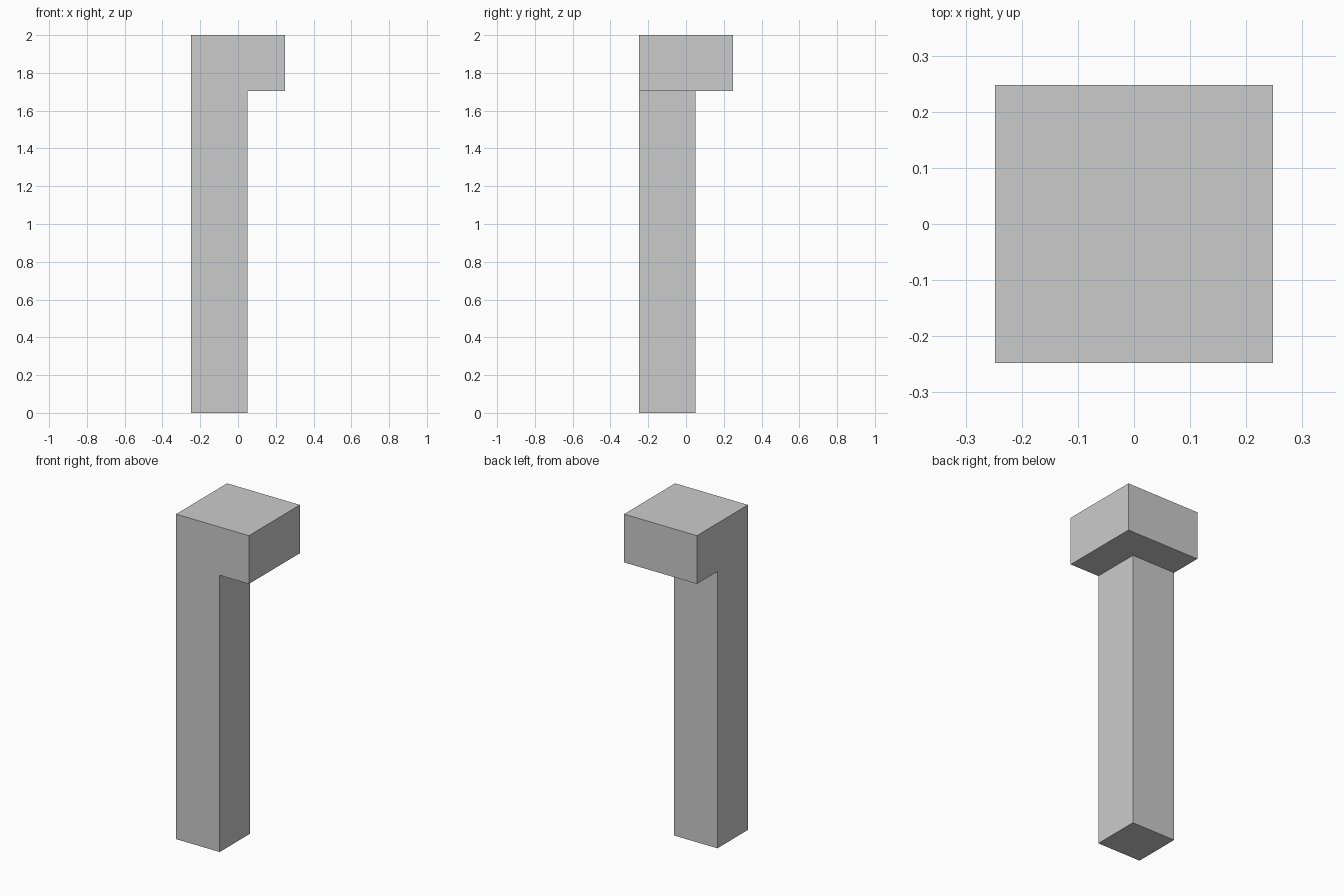
import bpy

if "Cube" in bpy.data.objects:
    bpy.data.objects.remove(bpy.data.objects["Cube"])


def box(name, lo, hi):
    """Axis-aligned box between two corners."""
    centre = [(a + b) / 2 for a, b in zip(lo, hi)]
    bpy.ops.mesh.primitive_cube_add(size=1, location=centre)
    obj = bpy.context.object
    obj.name = name
    obj.scale = [b - a for a, b in zip(lo, hi)]
    bpy.ops.object.transform_apply(location=False, rotation=False, scale=True)
    return obj


HALF = 0.248          # half width of the cap
POST = 0.297          # post width, and cap thickness
JOINT = 2 - POST      # height where the post meets the cap

# Square post, flush with the front left corner of the cap
box("post", (-HALF, -HALF, 0), (POST - HALF, POST - HALF, JOINT))

# Square cap block overhanging to the right and back
box("cap", (-HALF, -HALF, JOINT), (HALF, HALF, 2))
